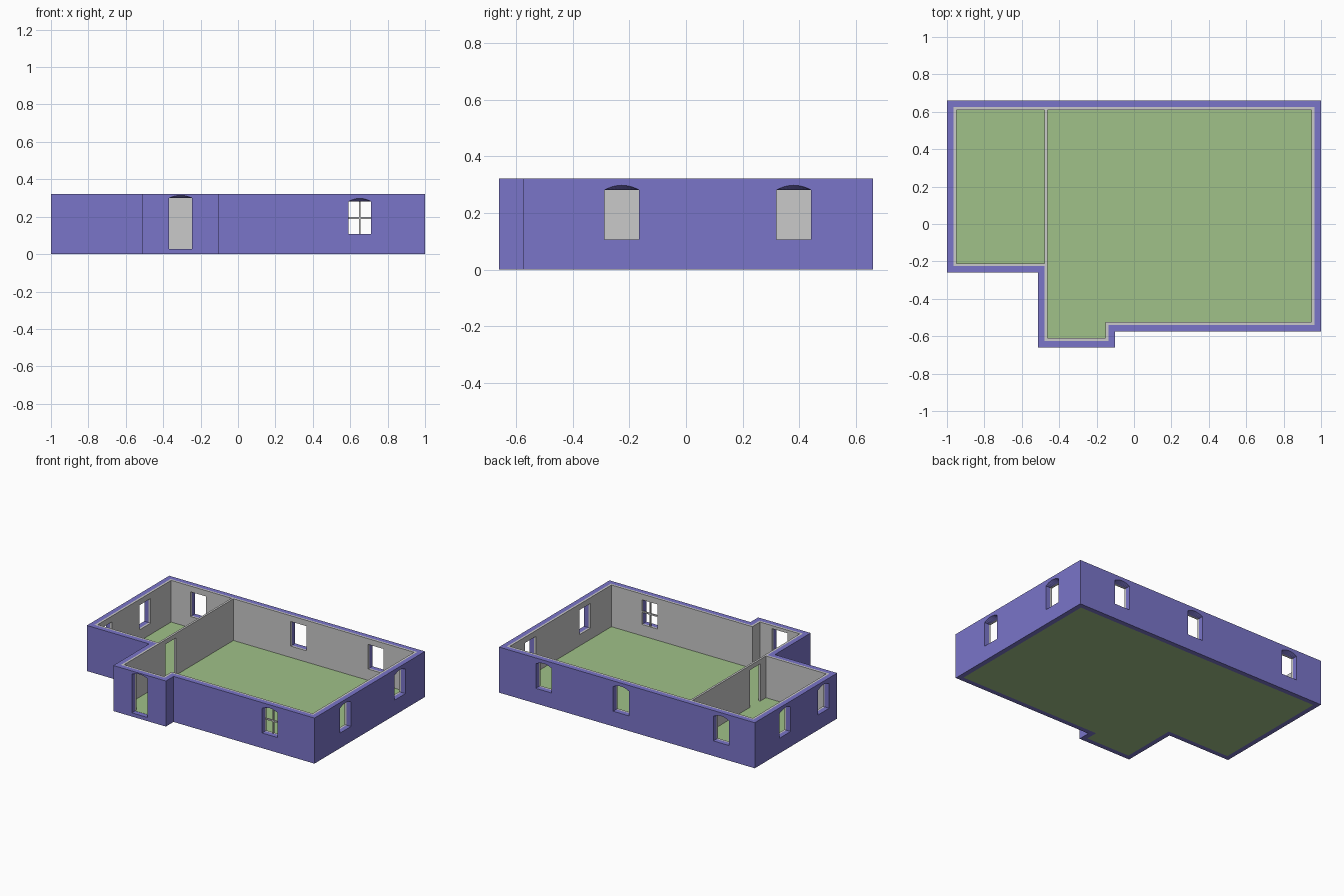
import bpy, bmesh, math
from mathutils import Vector

if "Cube" in bpy.data.objects:
    bpy.data.objects.remove(bpy.data.objects["Cube"])

HEIGHT, FLOOR = 0.322, 0.027
SHELL, WALL = 0.035, 0.05          # outer skin depth, full wall depth
FOOTPRINT = [(-1, -0.26), (-0.513, -0.26), (-0.513, -0.66), (-0.102, -0.66),
             (-0.102, -0.574), (1, -0.574), (1, 0.66), (-1, 0.66)]


def material(name, color):
    mat = bpy.data.materials.new(name)
    mat.use_nodes = True
    mat.diffuse_color = (*color, 1)
    bsdf = next(n for n in mat.node_tree.nodes if n.type == 'BSDF_PRINCIPLED')
    bsdf.inputs["Base Color"].default_value = (*color, 1)
    return mat


violet = material("violet_plaster", (0.195, 0.178, 0.584))
grey = material("pale_grey_lining", (0.59, 0.59, 0.59))
green = material("soft_green_floor", (0.352, 0.533, 0.25))


def finish(name, bm, mat=None):
    bmesh.ops.recalc_face_normals(bm, faces=bm.faces)
    mesh = bpy.data.meshes.new(name)
    bm.to_mesh(mesh)
    bm.free()
    obj = bpy.data.objects.new(name, mesh)
    bpy.context.collection.objects.link(obj)
    if mat:
        mesh.materials.append(mat)
    return obj


def inset(points, d):
    """Mitred inward offset of a right-angled, counter-clockwise outline."""
    result = []
    for i, p in enumerate(points):
        p = Vector(p)
        before = (p - Vector(points[i - 1])).normalized()
        after = (Vector(points[(i + 1) % len(points)]) - p).normalized()
        shift = Vector((-before.y - after.y, before.x + after.x))
        result.append(p + shift * d)
    return result


def raise_faces(bm, height):
    new = bmesh.ops.extrude_face_region(bm, geom=bm.faces[:])["geom"]
    verts = [v for v in new if isinstance(v, bmesh.types.BMVert)]
    bmesh.ops.translate(bm, verts=verts, vec=(0, 0, height))


def ring_wall(name, d_out, d_in, z0, mat):
    bm = bmesh.new()
    outer, inner = [[bm.verts.new((p.x, p.y, z0)) for p in inset(FOOTPRINT, d)]
                    for d in (d_out, d_in)]
    for i in range(len(outer)):
        j = (i + 1) % len(outer)
        bm.faces.new((outer[i], outer[j], inner[j], inner[i]))
    raise_faces(bm, HEIGHT - z0)
    return finish(name, bm, mat)


def box(name, low, high, mat):
    bm = bmesh.new()
    bmesh.ops.create_cube(bm, size=1)
    low, high = Vector(low), Vector(high)
    bmesh.ops.scale(bm, verts=bm.verts, vec=high - low)
    bmesh.ops.translate(bm, verts=bm.verts, vec=(low + high) / 2)
    return finish(name, bm, mat)


def add_opening(bm, origin, inward, width, z0, z1, rise, steps=10):
    """Cutter: arched at the outer face, narrowing to a flat head inside."""
    inward = Vector((*inward, 0))
    along = Vector((-inward.y, inward.x, 0))
    rings = []
    for depth, arch in ((-0.02, rise), (0, rise), (SHELL, 0), (0.07, 0)):
        profile = [(-width / 2, z0), (width / 2, z0)]
        for k in range(steps + 1):
            t = 1 - 2 * k / steps
            profile.append((t * width / 2, z1 + arch * (1 - t * t)))
        base = Vector((*origin, 0)) + inward * depth
        rings.append([bm.verts.new(base + along * s + Vector((0, 0, z)))
                      for s, z in profile])
    for a, b in zip(rings, rings[1:]):
        for i in range(len(a)):
            j = (i + 1) % len(a)
            quad = (a[i], a[j], b[j], b[i])
            if 2 <= i <= steps + 1:
                bm.faces.new(quad[:3])
                bm.faces.new((quad[0], quad[2], quad[3]))
            else:
                bm.faces.new(quad)
    bm.faces.new(rings[0])
    bm.faces.new(rings[-1])


# Shell, inner lining, partition and floor
outer_walls = ring_wall("outer_walls", 0, SHELL, 0, violet)
wall_lining = ring_wall("wall_lining", SHELL, WALL, FLOOR, grey)
partition = box("partition_wall", (-0.513 + SHELL, -0.26 + WALL, FLOOR),
                (-0.513 + WALL, 0.66 - WALL, HEIGHT), grey)
bm = bmesh.new()
bm.faces.new([bm.verts.new((p.x, p.y, 0)) for p in inset(FOOTPRINT, SHELL)])
raise_faces(bm, FLOOR)
finish("floor", bm, green)

# Window and door openings
SILL, HEAD, RISE, WIDTH = 0.107, 0.281, 0.017, 0.122
FRONT_X = 0.651
windows = [((FRONT_X, -0.574), (0, 1))]
windows += [((x, 0.66), (0, -1)) for x in (0.651, 0.046, -0.737)]
windows += [((1, y), (-1, 0)) for y in (-0.227, 0.381)]
windows += [((-1, y), (1, 0)) for y in (-0.11, 0.32)]
bm = bmesh.new()
for origin, inward in windows:
    add_opening(bm, origin, inward, WIDTH, SILL, HEAD, RISE)
DOOR_SILL, DOOR_HEAD = FLOOR - 0.001, 0.3
add_opening(bm, (-0.307, -0.66), (0, 1), WIDTH, DOOR_SILL, DOOR_HEAD, 0.014)
add_opening(bm, (-0.5, -0.09), (1, 0), 0.115, DOOR_SILL, 0.29, 0)
cutter = finish("opening_cutter", bm)
cutter.hide_render = True

for obj in (outer_walls, wall_lining, partition):
    mod = obj.modifiers.new("openings", 'BOOLEAN')
    mod.operation = 'DIFFERENCE'
    mod.solver = 'EXACT'
    mod.object = cutter
    bpy.context.view_layer.objects.active = obj
    bpy.ops.object.modifier_apply(modifier=mod.name)
bpy.data.objects.remove(cutter)

# Glazing bars of the front window
y0, y1 = -0.574 + SHELL, -0.574 + WALL - 0.003
middle, bar = (SILL + HEAD) / 2, 0.005
box("window_upright_bar", (FRONT_X - bar, y0, SILL), (FRONT_X + bar, y1, HEAD), grey)
box("window_cross_bar", (FRONT_X - WIDTH / 2, y0 + 0.001, middle - bar),
    (FRONT_X + WIDTH / 2, y1 - 0.001, middle + bar), grey)
